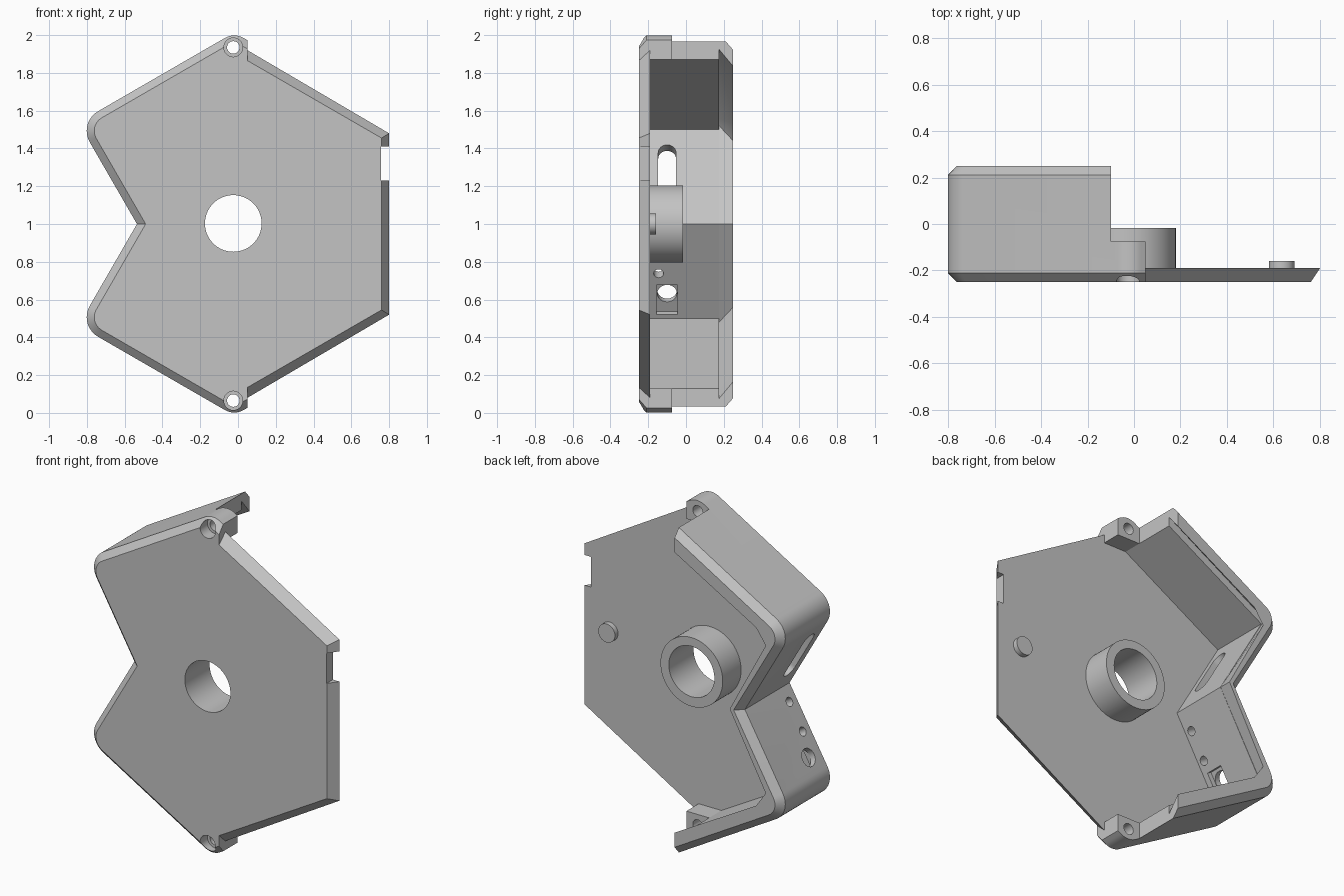
import bpy, bmesh, math
from mathutils import Vector

if "Cube" in bpy.data.objects:
    bpy.data.objects.remove(bpy.data.objects["Cube"])

grey = bpy.data.materials.new("plain_grey")
grey.diffuse_color = (0.55, 0.55, 0.55, 1)
grey.use_nodes = True
grey.node_tree.nodes["Principled BSDF"].inputs["Base Color"].default_value = grey.diffuse_color


def loft(name, loops):
    """Closed solid through a list of 3D point loops of equal length."""
    bm = bmesh.new()
    rows = [[bm.verts.new(p) for p in lp] for lp in loops]
    n = len(rows[0])
    bm.faces.new(rows[0])
    bm.faces.new(rows[-1])
    for a, b in zip(rows, rows[1:]):
        for i in range(n):
            j = (i + 1) % n
            bm.faces.new((a[i], a[j], b[j], b[i]))
    bmesh.ops.remove_doubles(bm, verts=bm.verts, dist=1e-5)
    bmesh.ops.recalc_face_normals(bm, faces=bm.faces)
    me = bpy.data.meshes.new(name)
    bm.to_mesh(me)
    bm.free()
    ob = bpy.data.objects.new(name, me)
    bpy.context.collection.objects.link(ob)
    me.materials.append(grey)
    return ob


def at_y(pts, y):
    return [(x, y, z) for x, z in pts]


def box(x0, x1, y0, y1, z0, z1):
    q = [(x0, z0), (x1, z0), (x1, z1), (x0, z1)]
    return loft("box", [at_y(q, y0), at_y(q, y1)])


def disc(x, z, r, y0, y1, n=64):
    c = [(x + r * math.cos(i * math.tau / n), z + r * math.sin(i * math.tau / n)) for i in range(n)]
    return loft("disc", [at_y(c, y0), at_y(c, y1)])


def combine(body, tool, op):
    m = body.modifiers.new("b", 'BOOLEAN')
    m.operation, m.solver, m.object = op, 'EXACT', tool
    bpy.context.view_layer.objects.active = body
    bpy.ops.object.modifier_apply(modifier=m.name)
    bpy.data.objects.remove(tool, do_unlink=True)


def cut(body, tool):
    combine(body, tool, 'DIFFERENCE')


def add(body, tool):
    combine(body, tool, 'UNION')


def mirrored(top):
    """Upper half profile (right to left) plus its mirror about z = 1."""
    low = [(x, 2 - z) for x, z in reversed(top) if abs(z - 1) > 1e-6]
    return top + low


def arc(cx, cz, r, a0, a1, n=12):
    return [(cx + r * math.cos(math.radians(a0 + (a1 - a0) * i / n)),
             cz + r * math.sin(math.radians(a0 + (a1 - a0) * i / n))) for i in range(n + 1)]


def outline(d):
    """Outer profile inset by d, with rounded tips and a V notch on the left."""
    tip = arc(-0.02, 1.898, 0.1 - d, 60, 120)
    x, z = tip[0]
    right = (0.6, z - (0.6 - x) * math.tan(math.radians(30)))
    return mirrored([right] + tip + arc(-0.681, 1.493, 0.12 - d, 120, 210)
                    + [(-0.535 + d / math.sin(math.radians(60)), 1.0)])


# Shell with chamfered front and back edges
case = loft("case_half", [at_y(outline(d), y) for d, y in
                          ((0.04, -0.25), (0, -0.21), (0, 0.21), (0.04, 0.25))])
cut(case, box(0.05, 2, -1, 1, -1, 3))
cut(case, box(-0.1, 2, -0.075, 1, -1, 3))

# Cavity, leaving the floor, the walls and the two screw blocks
cavity = mirrored([(0.3, 1.87), (-0.1, 1.87), (-0.75, 1.5), (-0.462, 1.0)])
cut(case, loft("cavity", [at_y(cavity, -0.19), at_y(cavity, 0.177)]))

# Undercut groove inside the back rim
wide = mirrored([(0.3, 1.93), (-0.09, 1.93), (-0.73, 1.56), (-0.765, 1.52), (-0.463, 1.0)])
tight = mirrored([(0.3, 1.84), (-0.09, 1.84), (-0.637, 1.53), (-0.70, 1.44), (-0.463, 1.0)])
cut(case, loft("groove", [at_y(wide, 0.175), at_y(tight, 0.25), at_y(tight, 0.28)]))

# Right half of the front plate with slanted edges
front = mirrored([(0.76, 1.455), (0.05, 1.865), (-0.1, 1.8)])
back = mirrored([(0.80, 1.48), (0.05, 1.92), (-0.1, 1.8)])
add(case, loft("plate", [at_y(front, -0.25), at_y(back, -0.19)]))
cut(case, box(0.758, 1, -0.4, 0, 1.23, 1.41))

# Central collar, locating pin and bore
add(case, disc(-0.025, 1.0, 0.205, -0.22, -0.017))
add(case, disc(0.635, 1.0, 0.055, -0.22, -0.16, 32))
cut(case, disc(-0.025, 1.003, 0.15, -0.4, 0.2))

# Counterbored screw holes
for z in (0.065, 1.935):
    cut(case, disc(-0.025, z, 0.033, -0.4, 0.1, 32))
    cut(case, disc(-0.025, z, 0.05, -0.4, -0.18, 32))


def wall_cut(side, uv, w0, w1):
    """Cut through a notch wall: u along it, v is y, w inward from its face."""
    s = math.sin(math.radians(60))
    loops = [[(-0.535 - 0.5 * u + s * w, v, 1 + side * (s * u + 0.5 * w)) for u, v in uv]
             for w in (w0, w1)]
    cut(case, loft("wall_cut", loops))


def slot(u0, u1, y, r):
    return arc(u1, y, r, -90, 90) + arc(u0, y, r, 90, 270)


# Slot in the upper notch wall, small holes and socket in the lower one
wall_cut(1, slot(0.16, 0.40, -0.10, 0.047), -0.05, 0.12)
for u in (0.09, 0.266):
    wall_cut(-1, slot(u, u, -0.145, 0.026), -0.05, 0.12)
wall_cut(-1, slot(0.404, 0.404, -0.10, 0.052), -0.05, 0.12)
wall_cut(-1, [(0.335, -0.155), (0.515, -0.155), (0.515, -0.045), (0.335, -0.045)], 0.035, 0.09)

bpy.ops.object.select_all(action='DESELECT')
case.select_set(True)
bpy.context.view_layer.objects.active = case
bpy.ops.object.shade_smooth_by_angle(angle=math.radians(20))
